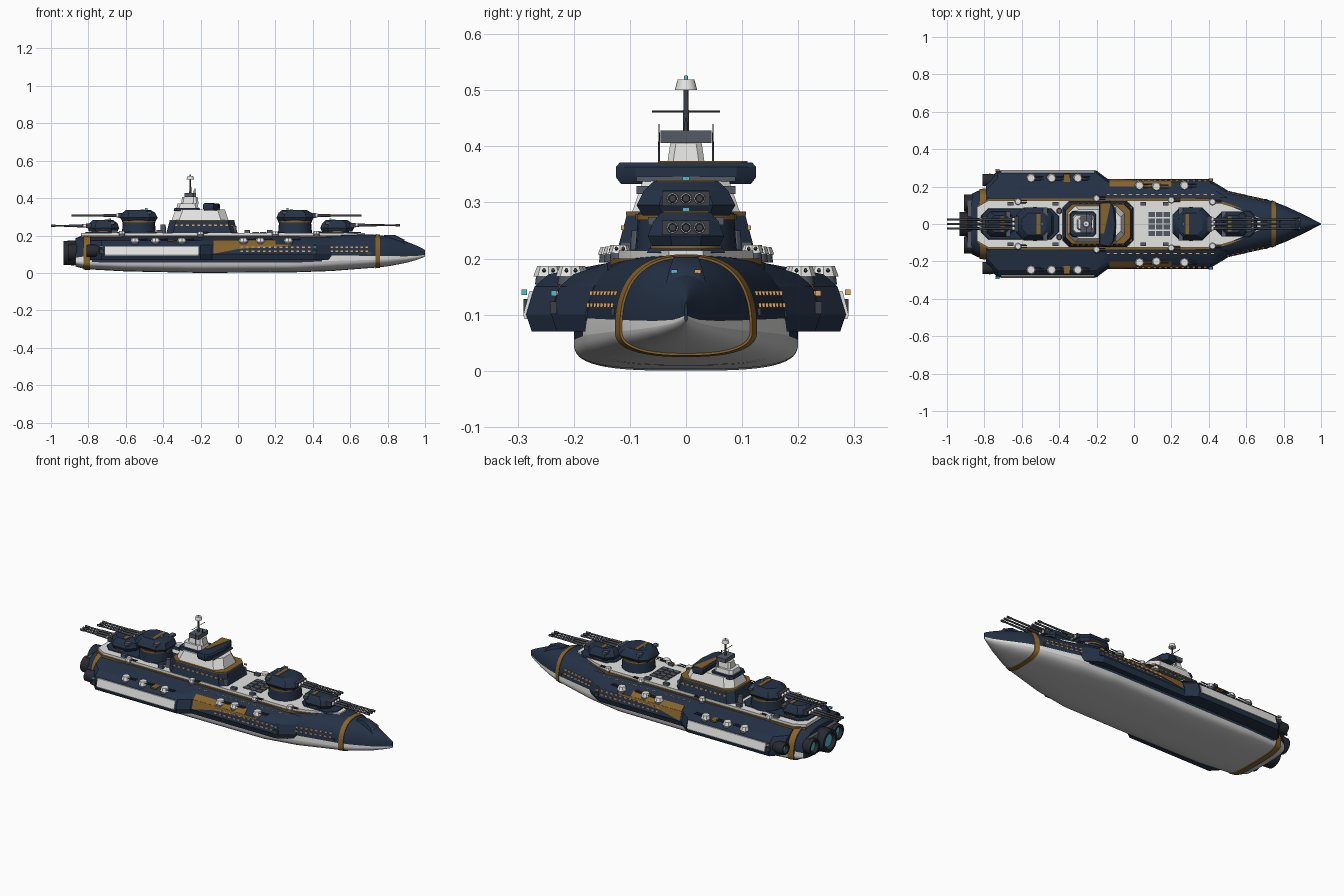
import bpy, bmesh, math
from mathutils import Vector, Matrix

if "Cube" in bpy.data.objects:
    bpy.data.objects.remove(bpy.data.objects["Cube"])

COLORS = {"navy": (.018, .032, .062), "white": (.78, .78, .77), "keel_grey": (.56, .56, .56),
          "gold": (.24, .125, .025), "window_amber": (.75, .38, .12), "gunmetal": (.045, .05, .06),
          "slate": (.09, .105, .13), "engine_dark": (.02, .023, .03), "cyan_glow": (.08, .52, .65)}
MATS = {}
for n, c in COLORS.items():
    MATS[n] = bpy.data.materials.new(n)
    MATS[n].diffuse_color = (*c, 1)


def finish(name, bm, mats, mirror=False):
    bmesh.ops.recalc_face_normals(bm, faces=bm.faces)
    me = bpy.data.meshes.new(name)
    bm.to_mesh(me)
    bm.free()
    for m in mats.split():
        me.materials.append(MATS[m])
    ob = bpy.data.objects.new(name, me)
    bpy.context.collection.objects.link(ob)
    if mirror:
        ob.modifiers.new("mirror", 'MIRROR').use_axis = (False, True, False)
    return ob


def skin(name, rings, mats, rule=None, mirror=False, caps=True):
    """Joins equal-sized rings of points into a closed skin."""
    bm = bmesh.new()
    vs = [[bm.verts.new(p) for p in r] for r in rings]
    n = len(vs[0])
    for i in range(len(vs) - 1):
        for j in range(n):
            f = bm.faces.new((vs[i][j], vs[i][(j + 1) % n], vs[i + 1][(j + 1) % n], vs[i + 1][j]))
            if rule:
                f.material_index = rule(i, j)
    if caps:
        bm.faces.new(vs[0])
        bm.faces.new(vs[-1])
    return finish(name, bm, mats, mirror)


def boxes(name, items, mat, mirror=False):
    bm = bmesh.new()
    for c, s in items:
        bmesh.ops.create_cube(bm, size=1, matrix=Matrix.Translation(c) @ Matrix.Diagonal((*s, 1)))
    return finish(name, bm, mat, mirror)


def tubes(name, items, mat, mirror=False, seg=12):
    bm = bmesh.new()
    for p, q, r1, r2 in items:
        p, q = Vector(p), Vector(q)
        rot = (q - p).to_track_quat('Z', 'Y').to_matrix().to_4x4()
        bmesh.ops.create_cone(bm, cap_ends=True, segments=seg, radius1=r1, radius2=r2, depth=(q - p).length,
                              matrix=Matrix.Translation((p + q) / 2) @ rot)
    return finish(name, bm, mat, mirror)


def octagon(x0, x1, w, c, z):
    return [(x0 + c, -w, z), (x1 - c, -w, z), (x1, c - w, z), (x1, w - c, z),
            (x1 - c, w, z), (x0 + c, w, z), (x0, w - c, z), (x0, c - w, z)]


def tier(name, x0, x1, w, c, z0, z1, inset, mat):
    return skin(name, [octagon(x0, x1, w, c, z0), octagon(x0 + inset, x1 - inset, w - inset, c, z1)], mat)


# Hull: superellipse sections (x, half width, bottom, top, waterline, exponent)
ST = [(-.87, .160, .035, .185, .06, 2.6), (-.82, .185, .020, .205, .058, 3), (-.6, .2, .008, .21, .055, 3.2),
      (-.2, .2, 0, .21, .055, 3.2), (.3, .2, .003, .21, .055, 3.2), (.5, .178, .01, .21, .064, 2.9),
      (.72, .128, .027, .205, .07, 2.5), (.8, .1, .035, .196, .072, 2.4), (.9, .054, .054, .168, .078, 2.2),
      (.97, .018, .074, .14, .086, 2), (1, .003, .088, .122, .095, 2)]


def station(x):
    for a, b in zip(ST, ST[1:]):
        if x <= b[0]:
            t = (x - a[0]) / (b[0] - a[0])
            return [p + (q - p) * t for p, q in zip(a, b)]
    return ST[-1]


M = 64


def hull_ring(x, grow=0):
    _, w, zb, zt, zc, e = station(x)
    pts = []
    for j in range(M):
        a = 2 * math.pi * j / M
        c, s = math.cos(a), math.sin(a)
        h = zt - zc + grow if s > 0 else zc - zb + grow
        pts.append((x, math.copysign(abs(c) ** (2 / e), c) * (w + grow), zc + math.copysign(abs(s) ** (2 / e), s) * h))
    return pts


def hull_y(x, z):
    _, w, zb, zt, zc, e = station(x)
    return w * max(0, 1 - ((z - zc) / (zt - zc)) ** e) ** (1 / e)


xs = [-.87 + .03 * i for i in range(62)] + [.985, 1]


def hull_rule(i, j):
    if j >= M // 2:
        return 1
    return 2 if j in (0, M // 2 - 1) and (xs[i] > .44 or xs[i] < -.79) else 0


skin("hull", [hull_ring(x) for x in xs], "navy keel_grey white", hull_rule)
for nm, a, b in (("stern_band", -.825, -.79), ("bow_band", .735, .76)):
    skin(nm, [hull_ring(a, .004), hull_ring(b, .004)], "gold")


# Side sponsons with armour panel and gold wedge
def spon(x, w):
    return [(x, .12, .07), (x, w - .01, .07), (x, w, .1), (x, w - .015, .15), (x, w - .04, .172), (x, .14, .192)]


skin("sponson", [spon(x, w) for x, w in ((-.79, .22), (-.73, .285), (-.2, .285), (-.14, .24), (.4, .24), (.5, .18))],
     "navy", mirror=True)
skin("side_armour", [[(x, .27, .092), (x, .288, .092), (x, .29, .1), (x, .279, .142), (x, .265, .142)]
                     for x in (-.71, -.21)], "white", mirror=True)


def strip(x, z0, z1):
    y = lambda z: .242 - .3 * (z - .1)
    return [(x, y(z0) - .01, z0), (x, y(z0), z0), (x, y(z1), z1), (x, y(z1) - .01, z1)]


skin("gold_wedge", [strip(-.13, .102, .152), strip(.0, .128, .152), strip(.28, .146, .152)], "gold", mirror=True)
skin("gold_shoulder", [[(x, .2, .176), (x, .226, .1525), (x, .225, .15), (x, .199, .165)] for x in (-.13, .2)],
     "gold", mirror=True)
boxes("sponson_strap", [((-.36, .242, .172), (.035, .05, .008))], "gold", True)

# Window rows
win = []
for z in (.117, .138):
    win += [((.02 + .03 * i, .24 - .3 * (z - .1), z), (.014, .006, .008)) for i in range(13)]
    win += [((x, hull_y(x, z) - .001, z), (.014, .008, .008)) for x in [.5 + .027 * i for i in range(8)]]
win += [((-.7 + .04 * i, hull_y(0, .184), .184), (.018, .008, .006)) for i in range(29)]
win += [((-.33 + .03 * i, .1128, .255), (.014, .006, .008)) for i in range(11)]
boxes("windows", win, "window_amber", True)


# Decks
def deck(name, g, z0, z1, mat):
    o = [(-.84, .09 + g), (-.78, .125 + g), (.42, .125 + g), (.52, .095 + g), (.68, .03 + g)]
    o = o + [(x, -y) for x, y in reversed(o)]
    skin(name, [[(x, y, z) for x, y in o] for z in (z0, z1)], mat)


deck("deck_trim", .01, .18, .2, "gold")
deck("main_deck", 0, .18, .214, "white")
boxes("deck_hatches", [((.095 + .04 * i, -.051 + .034 * j, .216), (.033, .027, .006))
                       for i in range(3) for j in range(4)], "slate")
boxes("deck_lockers", [((x, .108, .221), (.03, .018, .016)) for x in (-.42, -.05, .05, .17, -.66)], "slate", True)
tier("fore_turret_pad", .43, .66, .07, .04, .21, .218, .004, "navy")
tier("aft_turret_pad", -.82, -.4, .085, .04, .21, .218, .004, "navy")


# Main gun turrets
def turret(tag, cx, d, base, r, hw, hl, gz, tip):
    tubes(tag + "_barbette", [((cx, 0, .2), (cx, 0, base + .005), r * 1.08, r)], "navy", seg=24)
    tubes(tag + "_barbette_ring", [((cx, 0, base - .008), (cx, 0, base + .002), r * 1.06, r * 1.06)], "gold", seg=24)
    top = base + .06
    skin(tag + "_house", [octagon(cx - hl * .9, cx + hl * .9, hw * .88, .035, base),
                          octagon(cx - hl, cx + hl, hw, .04, base + .018),
                          octagon(cx - hl * .88, cx + hl * .88, hw * .85, .035, base + .044),
                          octagon(cx - hl * .68, cx + hl * .62, hw * .66, .03, top)], "navy")
    boxes(tag + "_rangefinder", [((cx - d * hl * .55, 0, base + .045), (.024, hw * 2, .014))], "slate")
    boxes(tag + "_roof_stripe", [((cx - d * hl * .2, 0, top), (.02, hw * 1.2, .005))], "gold")
    boxes(tag + "_sensor", [((cx - d * hl * .4, 0, top + .004), (.012, .012, .01))], "cyan_glow")
    f = cx + d * hl
    boxes(tag + "_mantlet", [((f - d * .006, 0, gz), (.03, .085, .026))], "gunmetal")
    ys = (-.024, 0, .024)
    tubes(tag + "_collars", [((f, y, gz), (f + d * .02, y, gz), .011, .0095) for y in ys], "white")
    tubes(tag + "_barrels", [((f, y, gz), (tip, y, gz), .0065, .0045) for y in ys]
          + [((f, y, gz), (f + d * .09, y, gz), .0085, .0075) for y in ys]
          + [((tip - d * .025, y, gz), (tip, y, gz), .0065, .0065) for y in ys], "gunmetal")


turret("fore_low_turret", .53, 1, .222, .06, .068, .09, .255, .866)
turret("fore_high_turret", .305, 1, .277, .085, .088, .1, .307, .66)
turret("aft_low_turret", -.72, -1, .222, .06, .068, .085, .252, -1)
turret("aft_high_turret", -.53, -1, .277, .085, .088, .1, .307, -.89)

# Superstructure
tier("lower_tier", -.385, 0, .125, .035, .205, .28, .02, "navy")
tier("lower_tier_trim", -.366, -.019, .107, .035, .277, .284, 0, "gold")
tier("upper_tier", -.355, -.05, .097, .04, .28, .338, .02, "white")
tier("roof_frame", -.345, -.2, .07, .015, .33, .346, .005, "navy")
tier("roof_block", -.33, -.21, .052, .015, .34, .37, .006, "white")
skin("bridge", [[(-.185 + i, -.11, z), (-.13, -.122 + i, z), (-.108 - i, -.09, z), (-.098 - i, 0, z),
                 (-.108 - i, .09, z), (-.13, .122 - i, z), (-.185 + i, .11, z)]
                for i, z in ((.006, .333), (-.003, .345), (-.003, .363), (.004, .371))], "navy")
boxes("bridge_windows", [((-.105, 0, .342), (.02, .176, .009))], "slate")
skin("bridge_flash", [[(-.18, .11, z), (-.125, .11, z), (-.16, -.05, z), (-.18, -.05, z)] for z in (.368, .3735)], "gold")
tier("tower", -.305, -.21, .034, .01, .365, .405, .006, "white")
boxes("tower_platform", [((-.255, 0, .417), (.06, .09, .023))], "slate")
tubes("mast", [((-.255, 0, .42), (-.255, 0, .502), .006, .004), ((-.255, -.061, .462), (-.255, .061, .462), .0015, .0015),
               ((-.24, -.048, .37), (-.24, -.048, .44), .002, .001), ((-.24, .048, .37), (-.24, .048, .44), .002, .001),
               ((-.23, 0, .42), (-.23, 0, .45), .003, .002)], "gunmetal")
tubes("radome", [((-.255, 0, .5), (-.255, 0, .519), .02, .015)], "white", seg=20)
tubes("mast_light", [((-.255, 0, .519), (-.255, 0, .526), .004, .003)], "cyan_glow")
tubes("funnels", [((-.4, .07, .21), (-.4, .07, .26), .016, .013), ((-.02, .085, .21), (-.02, .085, .25), .014, .012)],
      "slate", True)

# Secondary guns: on the sponsons and along the deck edge
guns = [(-.55, .245, .166, 1), (-.44, .245, .166, 1), (-.3, .245, .166, 1), (.03, .205, .166, 1), (.12, .2, .166, 1),
        (.27, .205, .166, 1), (.42, .118, .208, .75), (-.2, .137, .205, .75), (-.62, .12, .208, .75), (.2, .128, .206, .75)]
houses, mounts, barrels = [], [], []
for x, y, z, s in guns:
    mounts.append(((x, y, z - .012), (x, y, z + .005), .024 * s, .022 * s))
    houses.append(((x, y, z + .002), (x, y, z + .021 * s), .027 * s, .02 * s))
    barrels += [((x, y + o, z + .012 * s), (x + .065 * s, y + o, z + .014 * s), .0035, .003) for o in (-.008 * s, .008 * s)]
tubes("secondary_mounts", mounts, "slate", True, 16)
tubes("secondary_houses", houses, "white", True, 8)
tubes("secondary_barrels", barrels, "gunmetal", True, 8)

# Engines
def nozzle(name, x0, x1, y, z, r, mirror=False):
    prof = [(x0, r * .85), (x0 - .4 * (x0 - x1), r), (x1, r * .95), (x1, r * .72), (x1 + .02, r * .6)]
    skin(name, [[(x, y + q * math.cos(a * math.pi / 12), z + q * math.sin(a * math.pi / 12)) for a in range(24)]
                for x, q in prof], "engine_dark", mirror=mirror)
    tubes(name + "_glow", [((x1 + .022, y, z), (x1 + .015, y, z), r * .6, r * .55)], "cyan_glow", mirror, 24)


nozzle("main_engine", -.84, -.932, 0, .107, .067)
nozzle("outer_engine", -.84, -.91, .112, .11, .047, True)
nozzle("sponson_engine", -.74, -.81, .235, .118, .034, True)
boxes("engine_frame", [((-.875, 0, .11), (.03, .25, .1))], "slate")

# Bow housing and navigation lights
skin("bow_housing", [octagon(.76, .91, .038, .012, .145), octagon(.77, .885, .03, .01, .18),
                     octagon(.78, .84, .022, .008, .203)], "navy")
boxes("port_lights", [((.884, -.021, .177), (.01, .011, .007)), ((-.73, -.288, .14), (.02, .01, .01)),
                      ((.41, -.236, .138), (.02, .01, .01))], "cyan_glow")
boxes("starboard_lights", [((.884, .021, .177), (.01, .011, .007)), ((-.73, .288, .14), (.02, .01, .01)),
                           ((.41, .236, .138), (.02, .01, .01))], "window_amber")
boxes("thruster_ports", [((.41, .236, .112), (.024, .012, .022)), ((-.73, .284, .115), (.02, .012, .025)),
                         ((.7, .128, .105), (.025, .012, .014))], "gunmetal", True)

# Smooth rounded parts, keep edges crisp
bpy.ops.object.select_all(action='SELECT')
bpy.context.view_layer.objects.active = bpy.data.objects["hull"]
bpy.ops.object.shade_smooth_by_angle(angle=math.radians(28))

for m in bpy.data.materials:
    if m.users and not m.is_grease_pencil:
        m.use_nodes = True
        m.node_tree.nodes["Principled BSDF"].inputs["Base Color"].default_value = m.diffuse_color
